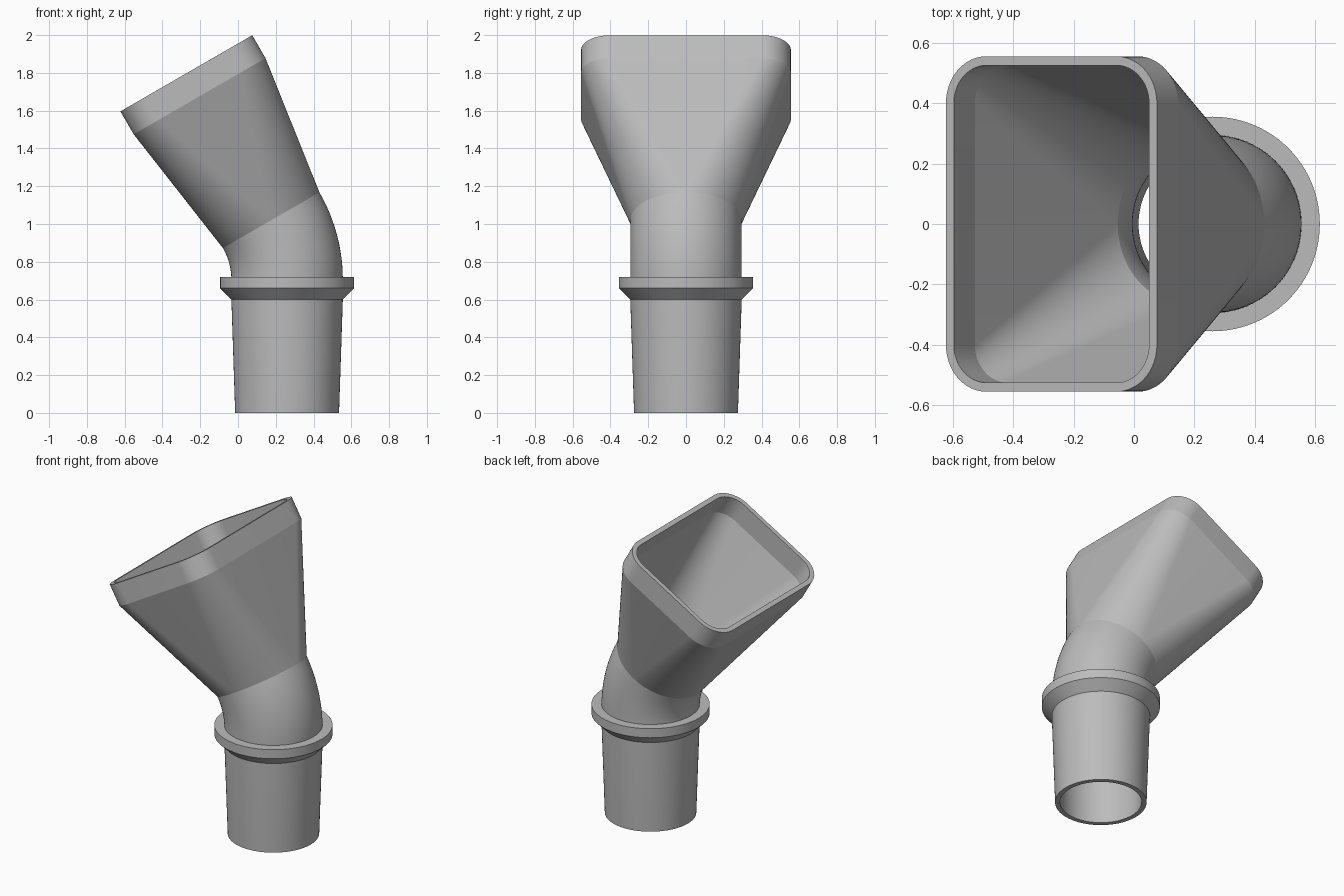
import bpy, bmesh, math
from mathutils import Vector

cube = bpy.data.objects.get("Cube")
if cube:
    bpy.data.objects.remove(cube, do_unlink=True)

grey = bpy.data.materials.new("plain_grey")
grey.use_nodes = True
colour = (0.5, 0.5, 0.5, 1)
grey.diffuse_color = colour
grey.node_tree.nodes["Principled BSDF"].inputs["Base Color"].default_value = colour

AXIS_X = 0.26      # centre line of the upright pipe
BEND_Z = 0.705     # height where the elbow starts
BEND_R = 0.63      # elbow centre-line radius
TILT = math.radians(30)
R = 0.295          # pipe outer radius
WALL = 0.03
STEPS = 24         # segments per quarter turn


def ring(centre, tilt, hx, hy, r):
    """Rounded rectangle across a tilted axis; a circle when hx = hy = r."""
    u = Vector((math.cos(tilt), 0, math.sin(tilt)))
    v = Vector((0, 1, 0))
    pts = []
    for q, (sx, sy) in enumerate([(1, 1), (-1, 1), (-1, -1), (1, -1)]):
        for i in range(STEPS + 1):
            a = (q + i / STEPS) * math.pi / 2
            pts.append(centre + u * (sx * (hx - r) + r * math.cos(a))
                       + v * (sy * (hy - r) + r * math.sin(a)))
    return pts


def upright(r, z):
    return ring(Vector((AXIS_X, 0, z)), 0, r, r, r)


def bend(r, t):
    centre = Vector((AXIS_X - BEND_R * (1 - math.cos(t)), 0,
                     BEND_Z + BEND_R * math.sin(t)))
    return ring(centre, t, r, r, r)


def build(name, *strips):
    """Skin each strip of rings; outer walls run up, inner walls run down."""
    bm = bmesh.new()
    for rings in strips:
        loops = [[bm.verts.new(p) for p in pts] for pts in rings]
        for a, b in zip(loops, loops[1:]):
            n = len(a)
            for i in range(n):
                j = (i + 1) % n
                bm.faces.new((a[i], a[j], b[j], b[i]))
    bmesh.ops.remove_doubles(bm, verts=bm.verts, dist=1e-5)
    mesh = bpy.data.meshes.new(name)
    bm.to_mesh(mesh)
    bm.free()
    mesh.materials.append(grey)
    obj = bpy.data.objects.new(name, mesh)
    bpy.context.collection.objects.link(obj)
    bpy.ops.object.select_all(action="DESELECT")
    obj.select_set(True)
    bpy.context.view_layer.objects.active = obj
    bpy.ops.object.shade_smooth_by_angle(angle=math.radians(5))


# Tapered hollow pipe at the bottom
build("tapered_pipe", [upright(r, z) for r, z in (
    (R - WALL, BEND_Z), (R - WALL, 0.6), (0.245, 0),
    (0.275, 0), (R, 0.6), (R, BEND_Z))])

# Stop collar with a chamfered underside
build("collar", [upright(r, z) for r, z in (
    (R - 0.01, 0.6), (R, 0.6), (0.355, 0.66), (0.355, 0.72), (R - 0.01, 0.72))])

# Elbow, outer and inner walls
angles = [TILT * i / 12 for i in range(13)]
build("elbow", [bend(R, t) for t in angles],
      [bend(R - WALL, t) for t in reversed(angles)])

# Mouth widening from round to a rounded rectangle
base = Vector((AXIS_X - BEND_R * (1 - math.cos(TILT)), 0,
               BEND_Z + BEND_R * math.sin(TILT)))
along = Vector((-math.sin(TILT), 0, math.cos(TILT)))


def mouth(distance, inset):
    return ring(base + along * distance, TILT,
                0.403 - inset, 0.555 - inset, 0.155 - inset)


build("rectangular_mouth", [
    bend(R, TILT), mouth(0.758, 0), mouth(0.898, 0),
    mouth(0.898, WALL), mouth(0.758, WALL), bend(R - WALL, TILT)])
